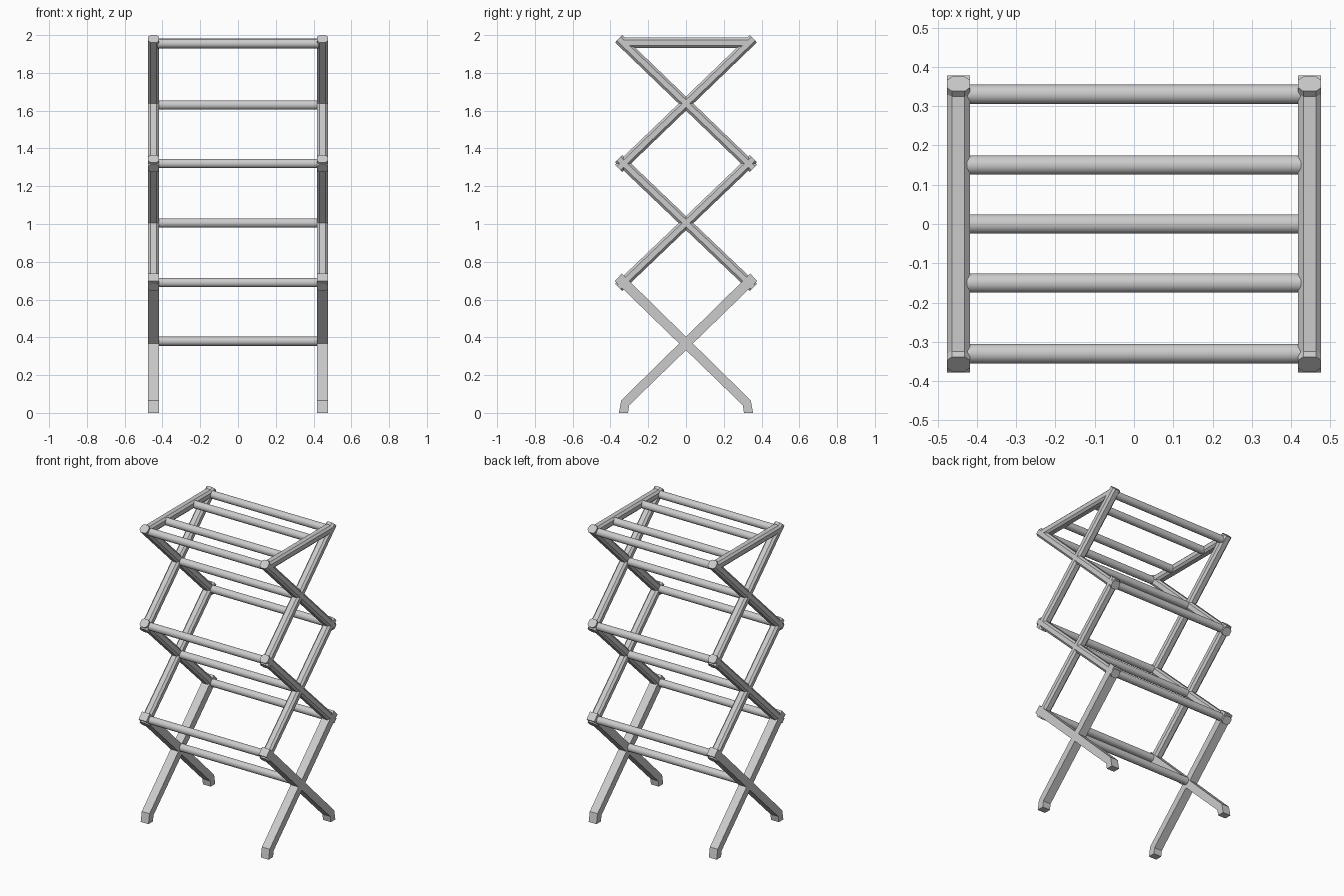
import bpy, bmesh, math
from mathutils import Vector

if "Cube" in bpy.data.objects:
    bpy.data.objects.remove(bpy.data.objects["Cube"])

X = 0.447          # centre of the side frames
W = 0.029          # half thickness of the frame bars across x
T = 0.027          # half thickness of the frame bars in the side plane
Y = 0.33           # outer joint position
JOINTS = [0.69, 1.32, 1.955]


def finish(bm, name):
    bmesh.ops.recalc_face_normals(bm, faces=bm.faces)
    me = bpy.data.meshes.new(name)
    bm.to_mesh(me)
    bm.free()
    ob = bpy.data.objects.new(name, me)
    bpy.context.collection.objects.link(ob)
    return ob


def sweep(bm, a, b):
    """Close two matching rings into a prism."""
    va = [bm.verts.new(p) for p in a]
    vb = [bm.verts.new(p) for p in b]
    n = len(va)
    bm.faces.new(va)
    bm.faces.new(vb)
    for i in range(n):
        bm.faces.new((va[i], va[(i + 1) % n], vb[(i + 1) % n], vb[i]))


def bar(name, x, p, q, over, c=0.013):
    """Chamfered bar between two (y, z) points, overshooting both ends."""
    a, b = Vector((x, *p)), Vector((x, *q))
    d = (b - a).normalized()
    n = Vector((1, 0, 0)).cross(d)
    a, b = a - d * over, b + d * over
    sec = [(W, T - c), (W - c, T), (c - W, T), (-W, T - c),
           (-W, c - T), (c - W, -T), (W - c, -T), (W, c - T)]
    off = [Vector((u, 0, 0)) + n * v for u, v in sec]
    bm = bmesh.new()
    sweep(bm, [a + o for o in off], [b + o for o in off])
    return finish(bm, name)


def rod(name, y, z, r=0.0255, sides=12):
    """Cross dowel between the two side frames."""
    rings = [[(x, y + r * math.cos((i + .5) * math.tau / sides),
               z + r * math.sin((i + .5) * math.tau / sides))
              for i in range(sides)] for x in (-X + 0.02, X - 0.02)]
    bm = bmesh.new()
    sweep(bm, *rings)
    ob = finish(bm, name)
    bpy.ops.object.select_all(action='DESELECT')
    bpy.context.view_layer.objects.active = ob
    ob.select_set(True)
    bpy.ops.object.shade_smooth_by_angle(angle=math.radians(35))


def leg(name, x, s):
    """Plain lower leg with a bent foot; s picks the foot side."""
    foot, top = Vector((Y, 0.05)), Vector((-Y, JOINTS[0]))
    d = (top - foot).normalized()
    n = Vector((-d.y, d.x))          # points down and inward
    e = top + d * 0.04
    prof = [(0.355, 0), (0.343, 0.066), tuple(e - n * T),
            tuple(e + n * T), (0.301, 0.04), (0.307, 0)]
    bm = bmesh.new()
    sweep(bm, [(x - W, s * y, z) for y, z in prof],
          [(x + W, s * y, z) for y, z in prof])
    finish(bm, name)


# Side frames: scissor legs, two tiers of crossing bars and a top rail
for side, x in (("left", -X), ("right", X)):
    for s in (-1, 1):
        end = "front" if s < 0 else "back"
        leg(f"{side}_{end}_leg", x, s)
        for t in range(2):
            bar(f"{side}_{end}_cross_bar_{t + 1}", x,
                (s * Y, JOINTS[t]), (-s * Y, JOINTS[t + 1]), 0.037)
    bar(f"{side}_top_rail", x, (-Y, 1.96), (Y, 1.96), 0)

# Hanging rods at the centre pivots
for i, z in enumerate((0.38, 1.005, 1.63)):
    rod(f"pivot_rod_{i + 1}", 0, z)

# Hanging rods at the outer joints
for i, z in enumerate(JOINTS):
    for s in (-1, 1):
        rod(f"{'front' if s < 0 else 'back'}_rod_{i + 1}", s * Y, z)

# Extra rods across the top
for s in (-1, 1):
    rod(f"{'front' if s < 0 else 'back'}_top_rod", s * 0.15, 1.957)
